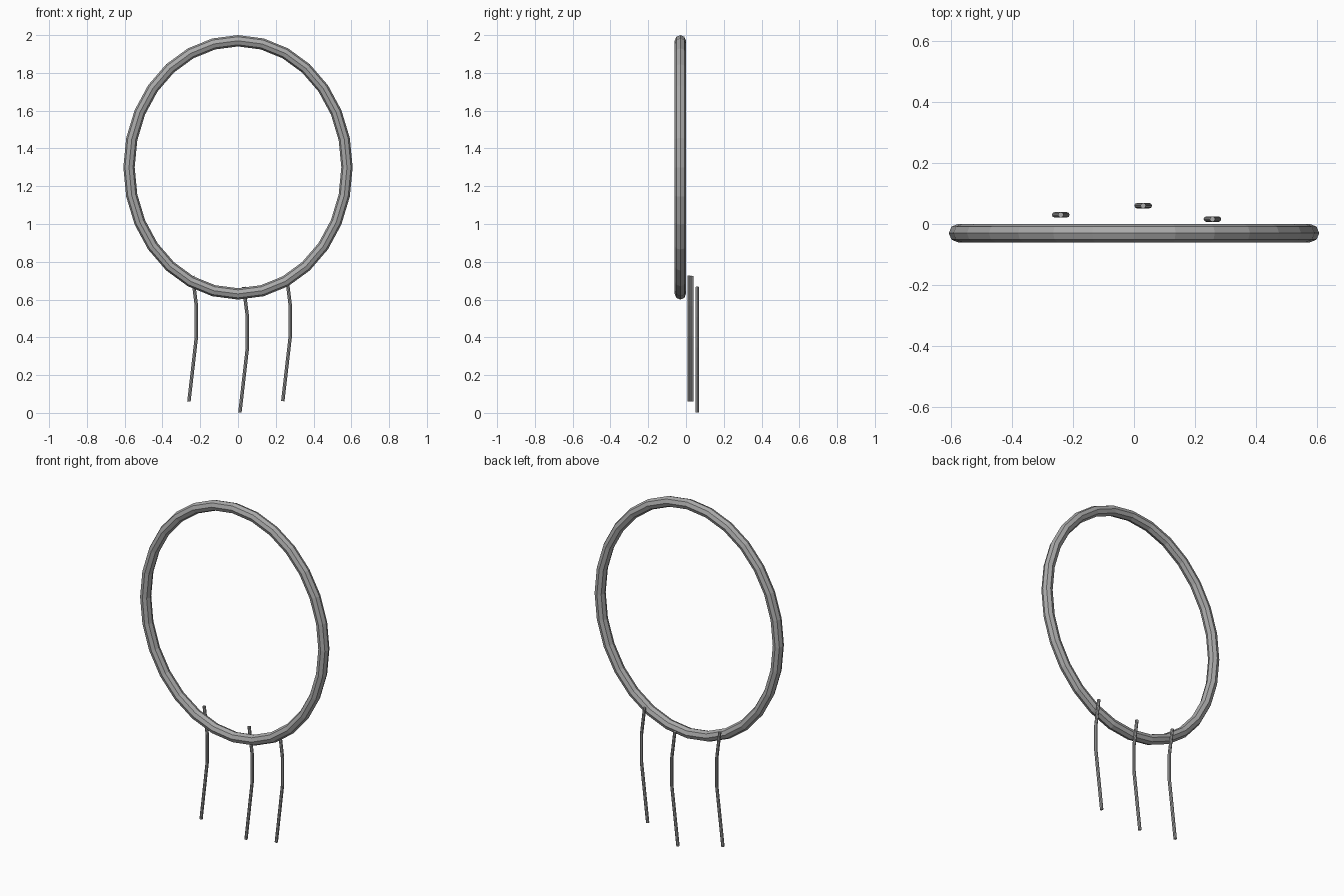
import bpy
from math import sin, cos, pi

cube = bpy.data.objects.get("Cube")
if cube:
    bpy.data.objects.remove(cube, do_unlink=True)

# Single grey material
grey = bpy.data.materials.new("grey")
grey.use_nodes = True
colour = (0.4, 0.4, 0.4, 1)
grey.diffuse_color = colour
grey.node_tree.nodes["Principled BSDF"].inputs["Base Color"].default_value = colour


def tube(name, points, radius, cyclic=False):
    """Sweep an eight-sided section along a path and turn it into a flat-shaded mesh."""
    curve = bpy.data.curves.new(name + "_path", "CURVE")
    curve.dimensions = "3D"
    curve.bevel_depth = radius
    curve.bevel_resolution = 2
    curve.use_fill_caps = not cyclic
    spline = curve.splines.new("POLY")
    spline.points.add(len(points) - 1)
    for point, co in zip(spline.points, points):
        point.co = (*co, 1)
    spline.use_cyclic_u = cyclic
    spline.use_smooth = False

    path = bpy.data.objects.new(name + "_path", curve)
    bpy.context.collection.objects.link(path)
    bpy.context.view_layer.update()
    evaluated = path.evaluated_get(bpy.context.evaluated_depsgraph_get())
    mesh = bpy.data.meshes.new_from_object(evaluated)
    bpy.data.objects.remove(path, do_unlink=True)

    mesh.name = name
    mesh.materials.clear()
    mesh.materials.append(grey)
    mesh.shade_flat()
    obj = bpy.data.objects.new(name, mesh)
    bpy.context.collection.objects.link(obj)
    return obj


# Upright oval hoop
SEGMENTS = 28
angles = [2 * pi * i / SEGMENTS for i in range(SEGMENTS)]
tube("hoop", [(0.577 * sin(a), -0.03, 1.3 + 0.67 * cos(a)) for a in angles], 0.03, True)

# Three bent strands hanging behind the lower rim
bend = [(0, 0), (0.04, 0.345), (0.04, 0.505), (0.02, 0.665)]
strands = {
    "right_strand": (-0.26, 0.03, 0.06),
    "middle_strand": (0.01, 0.06, 0.002),
    "left_strand": (0.237, 0.016, 0.062),
}
for name, (x, y, z) in strands.items():
    tube(name, [(x + dx, y, z + dz) for dx, dz in bend], 0.009)
